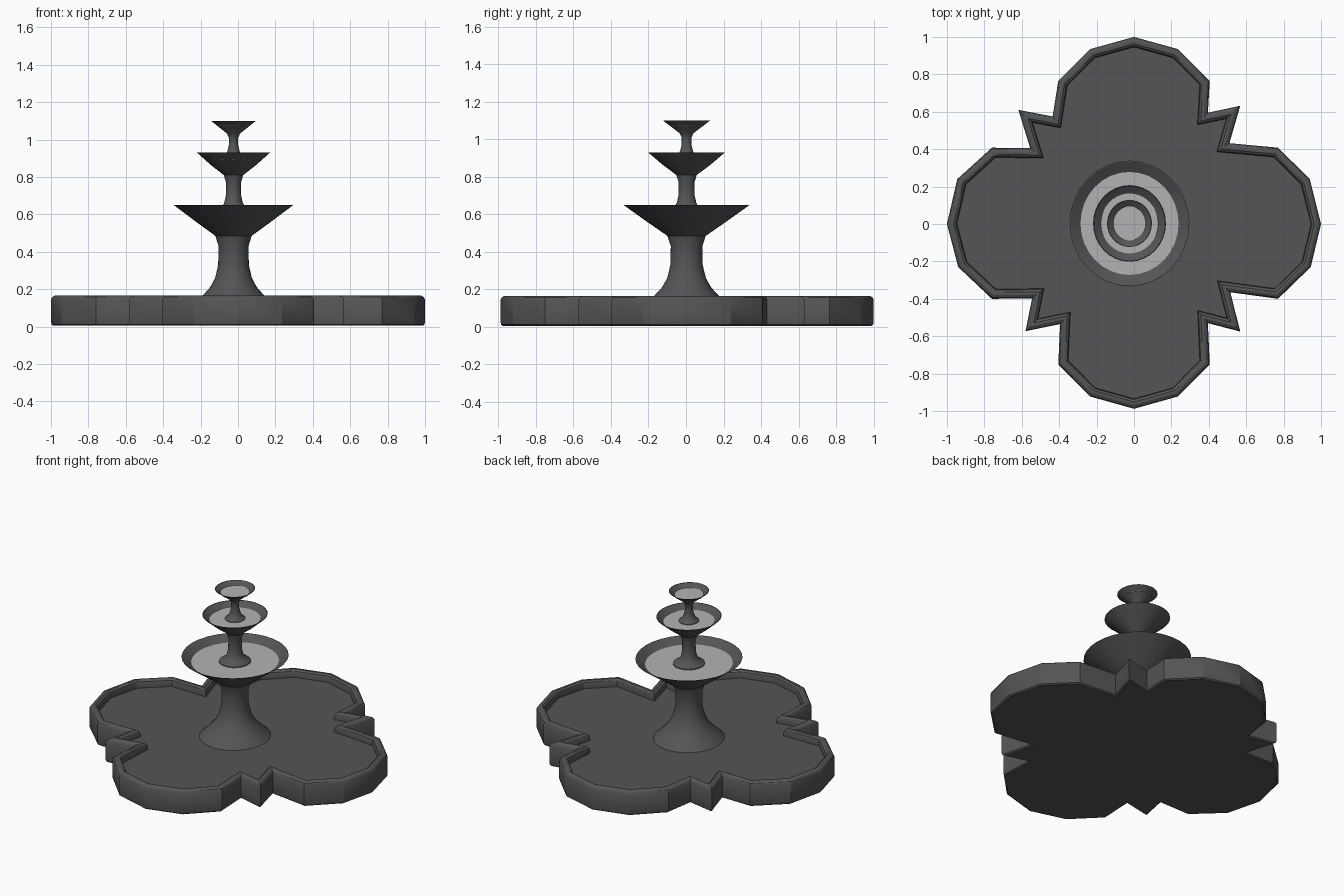
import bpy, bmesh
from math import cos, sin, pi
from mathutils import Vector

if "Cube" in bpy.data.objects:
    bpy.data.objects.remove(bpy.data.objects["Cube"])

CX, CY, YS = -0.024, 0.003, 1.05   # fountain axis and slight oval stretch


def material(name, v):
    m = bpy.data.materials.new(name)
    m.diffuse_color = (v, v, v, 1)
    m.use_nodes = True
    m.node_tree.nodes["Principled BSDF"].inputs["Base Color"].default_value = m.diffuse_color
    return m


STONE = material("dark_stone", 0.09)
WATER = material("pale_water", 0.45)


def finish(bm, name, mat, angle):
    bmesh.ops.recalc_face_normals(bm, faces=bm.faces)
    bmesh.ops.triangulate(bm, faces=[f for f in bm.faces if len(f.verts) > 4])
    me = bpy.data.meshes.new(name)
    bm.to_mesh(me)
    bm.free()
    ob = bpy.data.objects.new(name, me)
    bpy.context.collection.objects.link(ob)
    me.materials.append(mat)
    bpy.ops.object.select_all(action='DESELECT')
    bpy.context.view_layer.objects.active = ob
    ob.select_set(True)
    bpy.ops.object.shade_smooth_by_angle(angle=angle)
    return ob


def loft(name, loops, mat, angle=0.5):
    """Skin a list of equal-length point loops and cap both ends."""
    bm = bmesh.new()
    rings = [[bm.verts.new(p) for p in loop] for loop in loops]
    n = len(rings[0])
    for a, b in zip(rings, rings[1:]):
        for i in range(n):
            j = (i + 1) % n
            bm.faces.new((a[i], a[j], b[j], b[i]))
    bm.faces.new(rings[0])
    bm.faces.new(rings[-1])
    return finish(bm, name, mat, angle)


def circle(r, z, n):
    return [(CX + r * cos(2 * pi * i / n), CY + YS * r * sin(2 * pi * i / n), z)
            for i in range(n)]


def lathe(name, profile, n=32):
    return loft(name, [circle(r, z, n) for r, z in profile], STONE)


def inset(pts, d, z):
    """Mitred inward offset of a clockwise outline."""
    out = []
    for i, p in enumerate(pts):
        e0 = (p - pts[i - 1]).normalized()
        e1 = (pts[(i + 1) % len(pts)] - p).normalized()
        n0, n1 = Vector((e0.y, -e0.x)), Vector((e1.y, -e1.x))
        q = p + (n0 + n1) * (d / (1 + n0.dot(n1)))
        out.append((q.x, q.y, z))
    return out


# Basin: four-lobed outline with pointed notches, clockwise from the back
outline = [Vector(p) for p in (
    (0, 1), (.235, .935), (.405, .765), (.395, .595), (.568, .632), (.51, .432),
    (.77, .408), (.94, .24), (1, 0), (.945, -.23), (.77, -.4), (.515, -.365),
    (.568, -.575), (.395, -.53), (.405, -.75), (.235, -.922), (0, -.988),
    (-.235, -.922), (-.405, -.75), (-.395, -.535), (-.58, -.573), (-.545, -.398),
    (-.76, -.4), (-.94, -.23), (-1, 0), (-.945, .24), (-.76, .408),
    (-.555, .405), (-.618, .61), (-.435, .575), (-.405, .765), (-.235, .935))]
rim_section = [(.012, .005), (.003, .012), (0, .025), (0, .145), (.007, .158),
               (.02, .166), (.035, .166), (.047, .157), (.052, .143), (.052, .118)]
loft("basin", [inset(outline, d, z) for d, z in rim_section], STONE)

# Lower column with the large bowl
lathe("lower_tier", [(.22, .112), (.195, .135), (.165, .165), (.125, .21),
                     (.098, .26), (.082, .33), (.08, .43), (.097, .485),
                     (.2, .56), (.32, .65), (.315, .65), (.19, .567), (.09, .52)])
# Middle column and bowl
lathe("middle_tier", [(.1, .59), (.095, .62), (.065, .637), (.05, .66), (.041, .70),
                      (.04, .77), (.052, .81), (.12, .863), (.195, .93),
                      (.191, .93), (.115, .87), (.05, .84)])
# Upper column and bowl
lathe("upper_tier", [(.062, .88), (.06, .903), (.042, .918), (.032, .94), (.025, .97),
                     (.025, 1.01), (.035, 1.032), (.12, 1.1), (.117, 1.1), (.035, 1.04)])

# Water surfaces in the three bowls
for name, r, z in (("lower_water", .268, .615), ("middle_water", .158, .9),
                   ("upper_water", .09, 1.078)):
    loft(name, [circle(r * .985, z - .006, 16), circle(r, z, 16)], WATER, 0.2)
